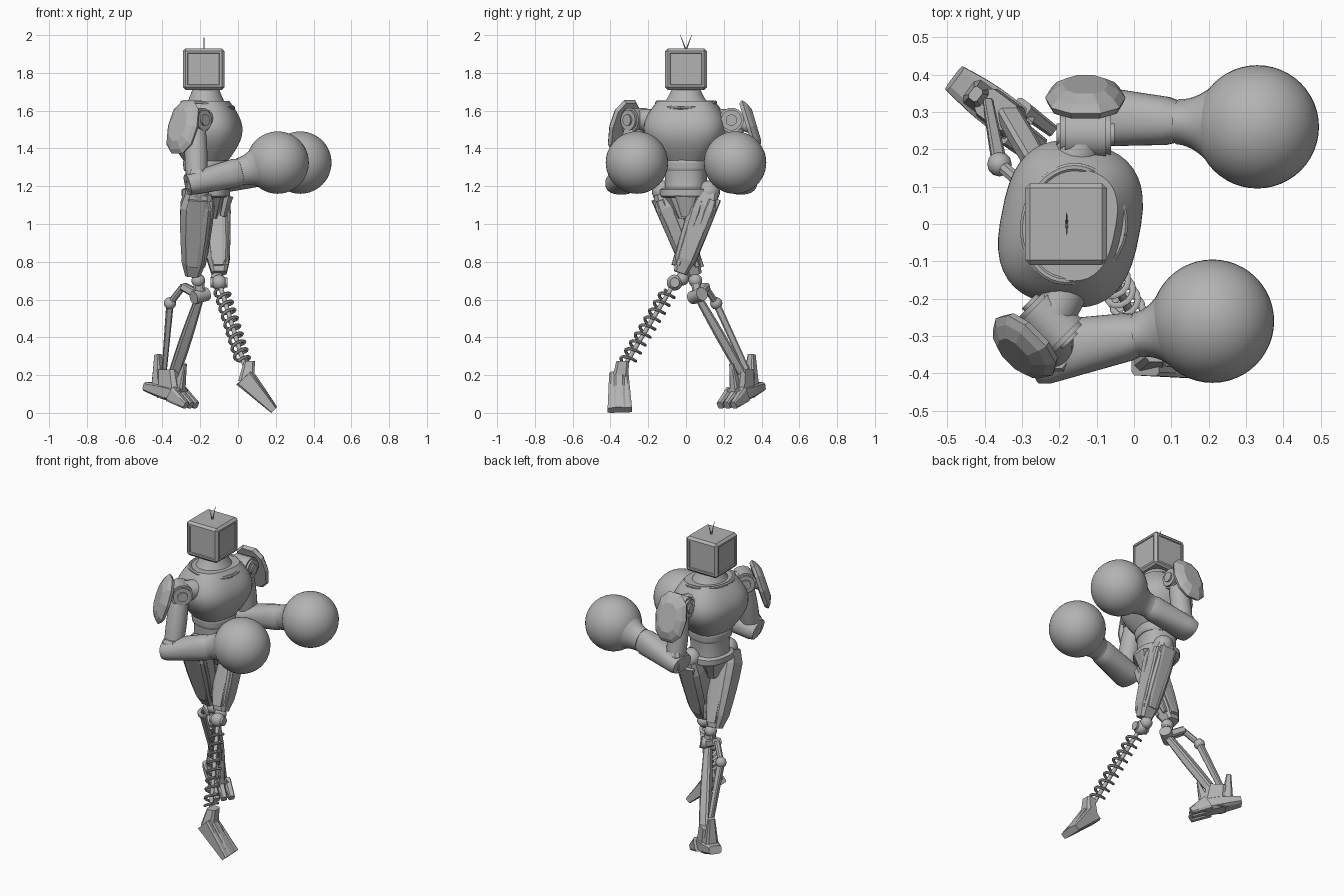
import bpy, bmesh
from math import sin, cos, pi, radians, copysign
from mathutils import Vector

default_cube = bpy.data.objects.get("Cube")
if default_cube:
    bpy.data.objects.remove(default_cube)

tone = [.45] * 3 + [1]
grey = bpy.data.materials.new("plain grey")
grey.use_nodes = True
grey.diffuse_color = tone
grey.node_tree.nodes["Principled BSDF"].inputs["Base Color"].default_value = tone

up = Vector((0, 0, 1))
facing = Vector((1, -.2, 0))
sides = (("left", 1), ("right", -1))
flat_style = dict(count=8, power=4, angle=0)


def finish(name, bm, angle):
    bmesh.ops.recalc_face_normals(bm, faces=bm.faces)
    mesh = bpy.data.meshes.new(name)
    bm.to_mesh(mesh)
    bm.free()
    mesh.materials.append(grey)
    for polygon in mesh.polygons:
        polygon.use_smooth = angle > 0
    if angle:
        mesh.set_sharp_from_angle(angle=radians(angle))
    bpy.context.collection.objects.link(bpy.data.objects.new(name, mesh))


def loft(name, points, sizes, count=24, power=2, side=None, axis=None, angle=35):
    """Skin super-ellipse sections along a path; sizes are half widths along side and across it."""
    bm = bmesh.new()
    if side is None:
        run = (points[-1] - points[0]).normalized()
        side = Vector((1, 0, 0)) if abs(run.z) > .7 else up
    loops = []
    for i, (point, size) in enumerate(zip(points, sizes)):
        tangent = axis or points[min(i + 1, len(points) - 1)] - points[max(i - 1, 0)]
        tangent = tangent.normalized()
        u = (side - tangent * side.dot(tangent)).normalized()
        v = tangent.cross(u)
        loop = []
        for k in range(count):
            turn = 2 * pi * (k + .5) / count
            along, across = (copysign(abs(f) ** (2 / power), f) for f in (cos(turn), sin(turn)))
            loop.append(bm.verts.new(point + u * along * size[0] + v * across * size[1]))
        loops.append(loop)
    for low, high in zip(loops, loops[1:]):
        for k in range(count):
            after = (k + 1) % count
            bm.faces.new((low[k], low[after], high[after], high[k]))
    bm.faces.new(loops[0])
    bm.faces.new(loops[-1])
    finish(name, bm, angle)


def segment(name, a, b, start, end, swell=0, ease=1, steps=6, chamfer=0, **style):
    """Straight part whose section runs from start to end, swelling midway."""
    a, b, start, end = map(Vector, (a, b, start, end))
    points, sizes = [], []
    for i in range(steps + 1):
        k = i / steps
        grow = 1 + swell * sin(pi * k)
        if i in (0, steps):
            grow *= 1 - chamfer
        points.append(a.lerp(b, k))
        sizes.append(start.lerp(end, k ** ease) * grow)
    loft(name, points, sizes, **style)


def slab(name, a, b, start, end, **style):
    segment(name, a, b, start, end, **(flat_style | style))


def rod(name, a, b, radius, count=16):
    segment(name, a, b, (radius, radius), (radius, radius), steps=1, count=count)


def ball(name, centre, radius, count=24):
    bm = bmesh.new()
    bmesh.ops.create_uvsphere(bm, u_segments=count, v_segments=count // 2, radius=radius)
    bmesh.ops.translate(bm, verts=bm.verts, vec=centre)
    finish(name, bm, 60)


# Head: chamfered box with shallow panels on its four sides
bm = bmesh.new()
bmesh.ops.create_cube(bm, size=.22)
bmesh.ops.translate(bm, verts=bm.verts, vec=(-.182, 0, 1.82))
bmesh.ops.bevel(bm, geom=bm.edges[:], offset=.014, segments=1, affect='EDGES')
bm.normal_update()
panels = [f for f in bm.faces if max(abs(f.normal.x), abs(f.normal.y)) > .99]
bmesh.ops.inset_individual(bm, faces=panels, thickness=.016, depth=0)
bmesh.ops.inset_individual(bm, faces=panels, thickness=.004, depth=-.006)
finish("head", bm, 0)
crown = Vector((-.18, 0, 1.92))
for label, s in sides:
    segment("antenna_" + label, crown, crown + Vector((0, s * .03, .08)), (.004, .004), (.001, .001), count=6)


# Torso, facing slightly across the stride
def body(name, low, high, start, end, power=2.5, **shape):
    segment(name, (-.17, 0, low), (-.17, 0, high), start, end, count=40, power=power,
            side=facing, axis=up, **shape)


body("chest", 1.33, 1.65, (.11, .12), (.12, .15), swell=.62, steps=12, power=2.7)
body("neck", 1.61, 1.73, (.13, .155), (.065, .068), ease=.6, steps=8, power=2)
body("abdomen", 1.16, 1.34, (.11, .11), (.11, .12), swell=-.05)
body("waist_band", 1.28, 1.34, (.115, .12), (.12, .125), chamfer=.05)
body("belt", 1.14, 1.19, (.125, .135), (.125, .135), chamfer=.1)
slab("pelvis", (-.17, 0, 1.15), (-.17, 0, 1.03), (.1, .11), (.06, .04), side=facing)
slab("waist_plate", (-.05, 0, 1.15), (-.08, 0, 1.04), (.02, .06), (.015, .025), side=facing)
rim = []
for k in range(41):
    turn = 2 * pi * k / 40
    front = max(cos(turn), 0)
    across = Vector((.2, 1, 0)) * sin(turn) * .15
    height = up * (1.645 - .03 * front)
    rim.append(Vector((-.17, 0, 0)) + height + facing * cos(turn) * (.12 + .02 * front) + across)
loft("collar", rim, [(.01, .012)] * len(rim), count=8, side=up)


# Arms: shoulder hub, armour pad, two segments, round fist
def arm(label, shoulder, elbow, fist, outward):
    shoulder, elbow, fist, outward = map(Vector, (shoulder, elbow, fist, outward))
    rod("shoulder_axle_" + label, (-.17, shoulder.y * .6, shoulder.z), shoulder, .06)
    hub = Vector((abs(outward.y), outward.x, 0))
    for part, radius, reach in (("block", .066, .055), ("rim", .055, .068), ("hub", .03, .078)):
        rod(f"shoulder_{part}_{label}", shoulder - hub * reach, shoulder + hub * reach, radius)
    segment("upper_arm_" + label, shoulder, elbow, (.05, .05), (.055, .055), swell=.15)
    slab("elbow_" + label, elbow - up * .05, elbow + up * .07, (.05, .055), (.055, .06), chamfer=.2)
    wrist = elbow.lerp(fist, .54)
    back = elbow - (wrist - elbow).normalized() * .05
    segment("forearm_" + label, back, wrist, (.06, .088), (.078, .062), steps=10, chamfer=.1, power=2.3)
    cuff = fist - (fist - wrist).normalized() * .13
    segment("cuff_" + label, wrist, cuff, (.075, .061), (.1, .1), ease=2)
    ball("fist_" + label, fist, .165, 48)
    pad = shoulder + outward * .1 - up * .035
    normal = (outward + up * .3).normalized()
    rod("pad_mount_" + label, shoulder, pad, .035)
    segment("shoulder_pad_" + label, pad - normal * .02, pad + normal * .035, (.14, .1), (.09, .06),
            swell=.28, steps=3, count=10, power=2.4, side=up, axis=normal, angle=0)


arm("left", (-.13, .24, 1.55), (-.13, .29, 1.22), (.33, .26, 1.325), (0, 1, 0))
arm("right", (-.225, -.26, 1.55), (-.22, -.34, 1.22), (.21, -.26, 1.325), (-.7, -.7, 0))


# Thighs: faceted armour with raised ridges, crossing below the waist
def thigh(label, hip, knee, depth):
    hip, knee = Vector(hip), Vector(knee)
    slab("thigh_" + label, hip, knee, (depth, .074), (.055, .048), swell=.12, chamfer=.25)
    ball("hip_" + label, hip, .06)
    high, low = hip.lerp(knee, .1), hip.lerp(knee, .9)
    for edge, s in sides:
        ridge = Vector((depth * .7, s * .036, 0))
        slab(f"thigh_ridge_{edge}_{label}", high + ridge, low + ridge * .8, (.03, .03), (.015, .018), chamfer=.3)
        flank = Vector((0, s * .066, 0))
        slab(f"thigh_flank_{edge}_{label}", high + flank, low + flank * .8, (.055, .015), (.03, .01))


thigh("left", (-.12, .12, 1.17), (-.1, -.03, .74), .075)
thigh("right", (-.21, -.12, 1.17), (-.24, .05, .73), .095)

# Forward leg: knee balls and a coil spring round a rod
knee, ankle = Vector((-.1, -.06, .69)), Vector((.035, -.325, .25))
pin = Vector((.045, 0, 0))
ball("spring_knee", knee, .042)
ball("spring_knee_socket", knee + Vector((-.01, .04, .02)), .036)
rod("spring_knee_pin", knee - pin, knee + pin, .026)
rod("spring_rod", knee, ankle, .012)
run = (ankle - knee).normalized()
u = run.orthogonal().normalized()
v = run.cross(u)
turns, steps = 9, 14
coil = []
for k in range(turns * steps + 1):
    turn = 2 * pi * k / steps
    middle = knee.lerp(ankle, .1 + .86 * k / (turns * steps))
    coil.append(middle + (u * cos(turn) + v * sin(turn)) * .038)
loft("coil_spring", coil, [(.008, .009)] * len(coil), count=6, side=run, angle=60)

# Forward foot: ankle block, straight wedge sole and raised instep
heel, toe = Vector((.03, -.355, .185)), Vector((.19, -.35, .015))
slab("front_ankle", (.06, -.335, .275), (.045, -.35, .17), (.03, .035), (.045, .045), axis=-up)
slab("front_foot", heel, toe, (.052, .052), (.02, .066), power=8)
lift = Vector((.02, 0, .03))
slab("front_instep", heel.lerp(toe, .15) + lift, toe + lift * .3, (.025, .028), (.014, .032))

# Trailing leg: knee, linkage and paired struts
knee, link, ankle = Vector((-.21, .05, .7)), Vector((-.36, .16, .58)), Vector((-.36, .3, .2))
bend = Vector((-.29, .1, .67))
fork = knee + Vector((.01, .01, -.08))
pin = Vector((.035, .025, .01))
ball("strut_knee", knee, .036)
slab("knee_fork", knee, fork, (.03, .025), (.03, .025))
rod("strut_knee_pin", fork - pin, fork + pin, .036)
slab("link_arm", fork, bend, (.025, .03), (.022, .03))
rod("link_bar", bend, link, .018, 8)
ball("link_joint", link, .033, 12)
slab("rear_strut", link, ankle + Vector((-.03, .02, .03)), (.02, .02), (.014, .018))
slab("front_strut", fork, ankle + Vector((.02, 0, 0)), (.022, .02), (.03, .025), swell=.2)

# Trailing foot: ankle block, sole, heel spur, instep fin and toes
ahead, across = Vector((.8, -.6, 0)), Vector((.6, .8, 0))


def foot_point(forward, height, sideways=0):
    return ankle + ahead * forward + up * height + across * sideways


slab("rear_ankle", foot_point(-.01, .03), foot_point(.01, -.12), (.06, .042), (.075, .052), side=ahead, axis=-up)
slab("rear_sole", foot_point(-.15, -.06), foot_point(.08, -.11), (.025, .04), (.04, .05), swell=.2)
slab("heel_spur", foot_point(-.08, .11), foot_point(-.07, -.05), (.015, .02), (.035, .04), side=ahead)
slab("instep_fin", foot_point(.1, .06), foot_point(.05, -.1), (.006, .012), (.04, .03), side=ahead)
for label, s in (*sides, ("middle", 0)):
    slab("rear_toe_" + label, foot_point(.04, -.1, s * .045), foot_point(.14, -.16, s * .045),
         (.045, .022), (.02, .018))
